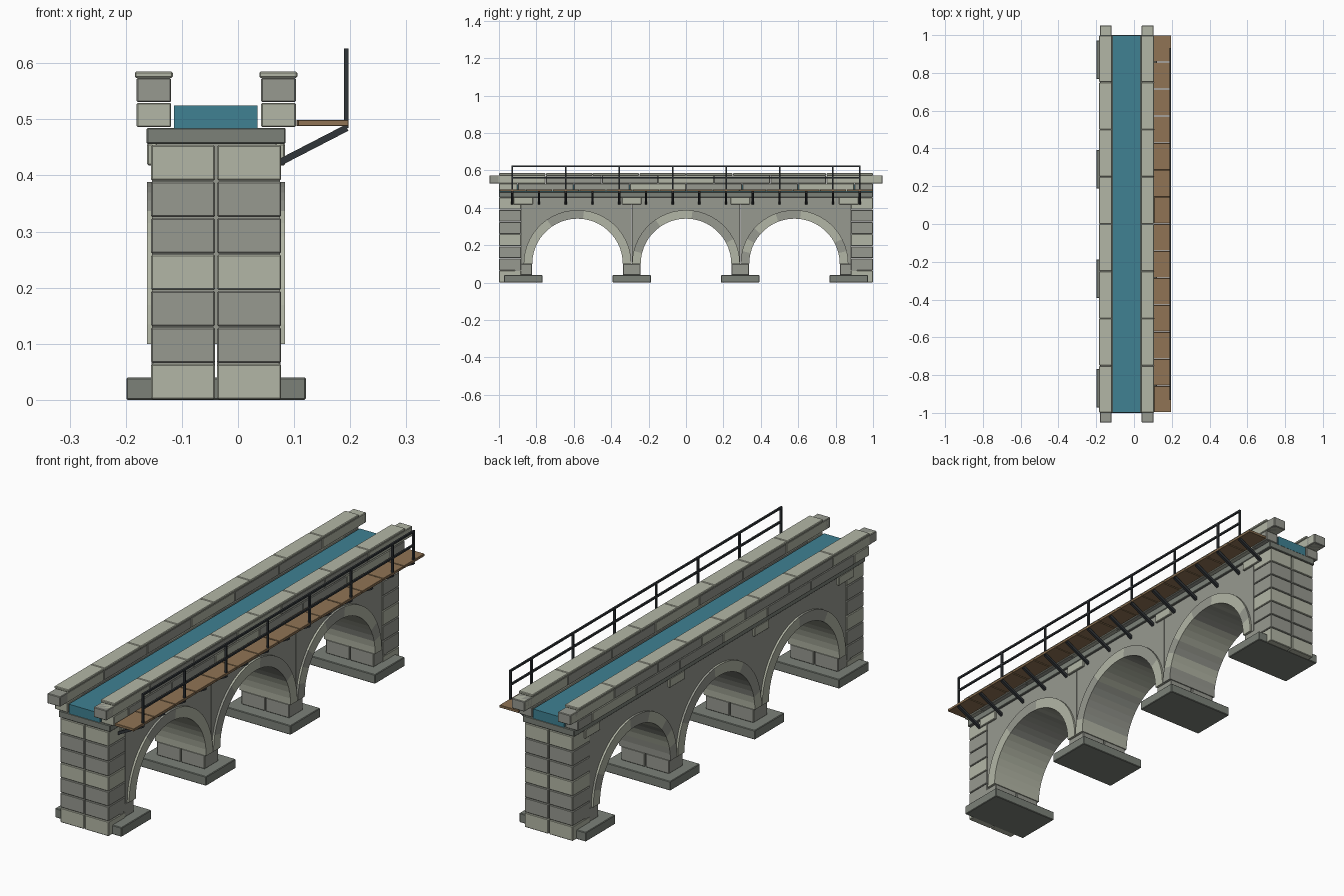
import bpy, bmesh, math, random
from mathutils import Vector

if "Cube" in bpy.data.objects:
    bpy.data.objects.remove(bpy.data.objects["Cube"])

random.seed(4)
CX = -0.039            # centre line of the stone structure
SPAN, R_IN, R_OUT, SPRING = 0.58, 0.242, 0.288, 0.1


def mat(name, r, g, b):
    m = bpy.data.materials.new(name)
    m.diffuse_color = (r, g, b, 1)
    m.use_nodes = True
    m.node_tree.nodes["Principled BSDF"].inputs["Base Color"].default_value = m.diffuse_color
    return m


LIGHT = mat("light_stone", 0.45, 0.47, 0.38)
MID = mat("mid_stone", 0.31, 0.32, 0.28)
DARK = mat("dark_stone", 0.20, 0.22, 0.19)
WATER = mat("water", 0.05, 0.22, 0.29)
WOOD = mat("wood", 0.28, 0.175, 0.09)
IRON = mat("iron", 0.03, 0.035, 0.04)


def finish(name, bm, material, bevel=0):
    bmesh.ops.recalc_face_normals(bm, faces=bm.faces)
    me = bpy.data.meshes.new(name)
    bm.to_mesh(me)
    bm.free()
    me.materials.append(material)
    ob = bpy.data.objects.new(name, me)
    bpy.context.collection.objects.link(ob)
    if bevel:
        b = ob.modifiers.new("bevel", 'BEVEL')
        b.width, b.segments = bevel, 1
    return ob


def box(name, x0, x1, y0, y1, z0, z1, material, bevel=0.0025):
    bm = bmesh.new()
    bmesh.ops.create_cube(bm, size=1)
    for v in bm.verts:
        v.co = ((x0 + x1) / 2 + v.co.x * (x1 - x0),
                (y0 + y1) / 2 + v.co.y * (y1 - y0),
                (z0 + z1) / 2 + v.co.z * (z1 - z0))
    return finish(name, bm, material, bevel)


def prism(name, pts, x0, x1, material, bevel=0):
    """Extrude a (y, z) outline along x."""
    bm = bmesh.new()
    f = bm.faces.new([bm.verts.new((x0, y, z)) for y, z in pts])
    new = bmesh.ops.extrude_face_region(bm, geom=[f])["geom"]
    bmesh.ops.translate(bm, vec=(x1 - x0, 0, 0),
                        verts=[v for v in new if isinstance(v, bmesh.types.BMVert)])
    return finish(name, bm, material, bevel)


def bar(name, a, b, w):
    """Square iron bar between two points."""
    a, b = Vector(a), Vector(b)
    ob = box(name, -w / 2, w / 2, -w / 2, w / 2, -(b - a).length / 2, (b - a).length / 2, IRON, 0)
    ob.location = (a + b) / 2
    ob.rotation_euler = (b - a).to_track_quat('Z', 'Y').to_euler()


def arc(cy, r, a0, a1, n):
    return [(cy + r * math.cos(a0 + (a1 - a0) * i / n),
             SPRING + r * math.sin(a0 + (a1 - a0) * i / n)) for i in range(n + 1)]


# arches: spandrel wall and ring stones
N = 13
for k in (-1, 0, 1):
    cy = k * SPAN
    lo = cy - 0.289 - (0.012 if k < 0 else 0)
    hi = cy + 0.289 + (0.012 if k > 0 else 0)
    outline = [(lo, SPRING), (lo, 0.456), (hi, 0.456), (hi, SPRING)] \
        + arc(cy, R_IN + 0.003, 0, math.pi, 26)
    prism("spandrel_wall", outline, CX - 0.114, CX + 0.114, MID)
    for i in range(N):
        a0, a1 = math.pi * i / N, math.pi * (i + 1) / N
        stone = LIGHT if random.random() < 0.65 else MID
        prism("arch_stone", arc(cy, R_IN, a0, a1, 2) + arc(cy, R_OUT, a1, a0, 2),
              CX - 0.123, CX + 0.123, stone)

# piers: footing, split base stones and projecting corbels
for k in (-1.5, -0.5, 0.5, 1.5):
    py = k * SPAN
    box("pier_footing", CX - 0.16, CX + 0.16, py - 0.102, py + 0.102, 0, 0.04, DARK)
    for s in (-1, 1):
        xs = sorted((CX + s * 0.002, CX + s * 0.115))
        box("pier_stone", *xs, py - 0.047, py + 0.047, 0.04, SPRING, MID)
        xs = sorted((CX + s * 0.105, CX + s * 0.123))
        box("pier_corbel", *xs, py - 0.051, py + 0.051, 0.418, 0.457, LIGHT)

# abutments: seven courses of paired blocks at each end
for e in (-1, 1):
    for c in range(7):
        for s in (-1, 1):
            xs = sorted((CX + s * 0.002, CX + s * 0.116))
            ys = sorted((e * 0.882, e * 0.999))
            box("abutment_block", *xs, *ys, c * 0.065 + 0.001, c * 0.065 + 0.064,
                LIGHT if c % 3 == 0 else MID)

# channel floor and water
box("channel_floor", CX - 0.124, CX + 0.124, -1, 1, 0.456, 0.485, DARK)
box("channel_water", CX - 0.075, CX + 0.074, -0.999, 0.999, 0.484, 0.525, WATER, 0)

# parapets: two staggered courses and capping stones
for s in (-1, 1):
    px = CX + s * 0.111
    for c in range(2):
        joints = [-1] + [(j + 0.5 * c) * 0.3 for j in range(-3 - c, 4)] + [1]
        for j, (a, b) in enumerate(zip(joints, joints[1:])):
            z = 0.486 + c * 0.0445
            box("parapet_block", px - 0.031, px + 0.031, a + 0.001, b - 0.001, z, z + 0.0435,
                LIGHT if (j + 2 * c) % 3 == 0 else MID)
    for j in range(8):
        y = -1 + j * 0.25
        box("parapet_cap", px - 0.034, px + 0.034, y + 0.001, y + 0.249, 0.574, 0.585, LIGHT)

# walkway: planks, brackets and railing
STEP = 2 / 14
RX = 0.193
for i in range(14):
    y = -1 + (i + 0.5) * STEP
    jit = random.uniform(0, 0.003)
    box("walkway_plank", 0.104 + jit, 0.197, y - STEP / 2 + 0.001 + jit, y + STEP / 2 - 0.001,
        0.488, 0.499, WOOD, 0.001)
    bar("walkway_bracket", (0.07, y, 0.421), (0.194, y, 0.485), 0.012)
    if i % 2 == 0 or i == 13:
        bar("railing_post", (RX, y, 0.485), (RX, y, 0.625), 0.008)
END = 1 - STEP / 2
for z in (0.622, 0.562):
    bar("railing_rail", (RX, -END - 0.004, z), (RX, END + 0.004, z), 0.008)
